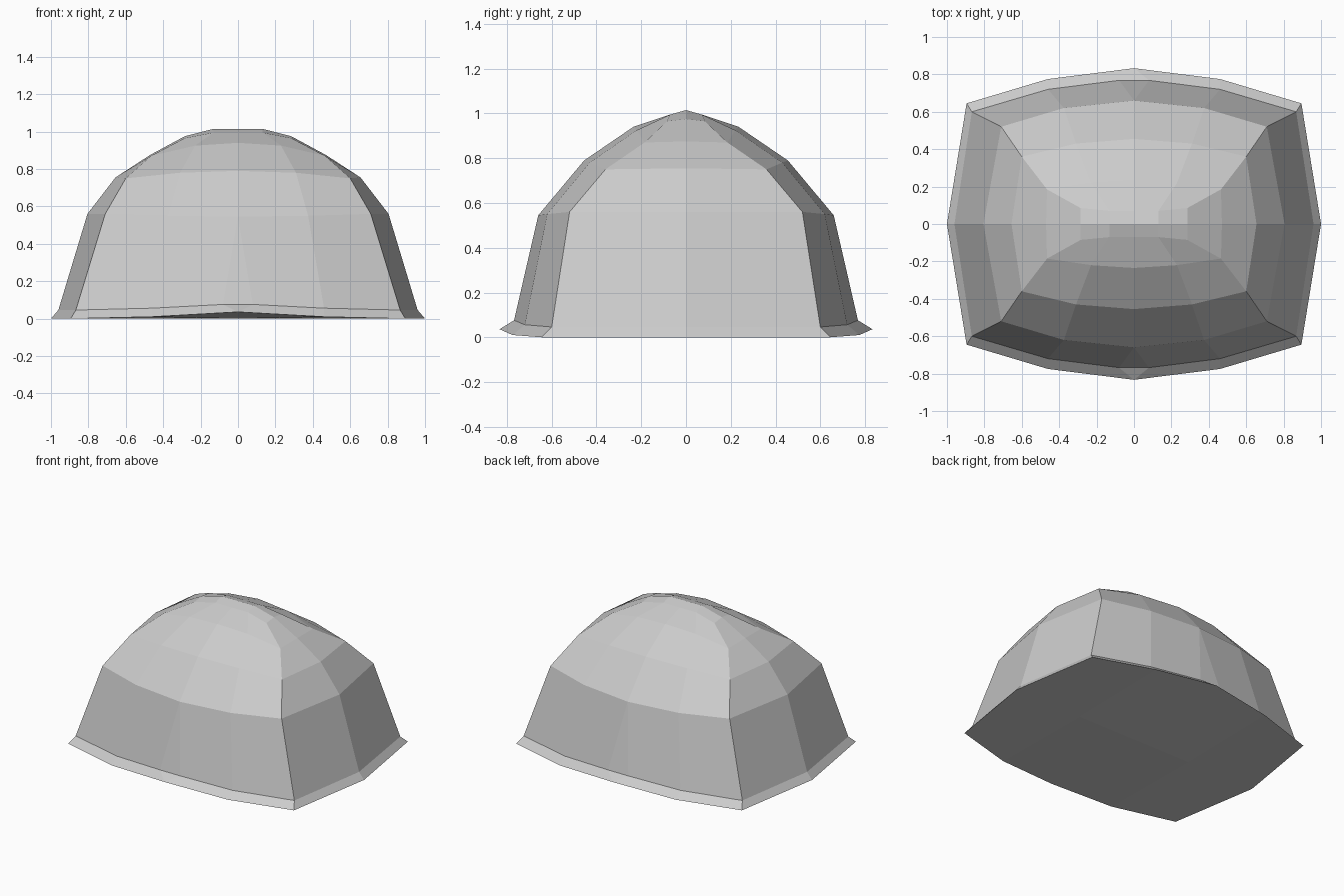
import bpy
import bmesh

default_cube = bpy.data.objects.get("Cube")
if default_cube:
    bpy.data.objects.remove(default_cube, do_unlink=True)


def make_material(name, colour):
    material = bpy.data.materials.new(name)
    material.use_nodes = True
    material.diffuse_color = colour
    shader = next(n for n in material.node_tree.nodes if n.type == "BSDF_PRINCIPLED")
    shader.inputs["Base Color"].default_value = colour
    return material


def add_face(mesh, corners):
    """Make a face, dropping corners that coincide."""
    unique = list(dict.fromkeys(corners))
    if len(unique) > 2:
        mesh.faces.new(unique)


def build_ring(mesh, side, corner, quarter, middle):
    """One quarter of a ring, from the side centre round to the front or back centre."""
    points = [mesh.verts.new(p) for p in (side, corner, quarter, middle)]
    x, y, z = middle
    points.append(mesh.verts.new((0, y, z)) if x > 0 else points[-1])
    return points


# Ring profiles from the base rim to the crown: side, corner, quarter, middle
profiles = [
    ((1, 0, 0), (.895, .645, 0), (.46, .775, .01), (0, .833, .036)),
    ((.96, 0, .047), (.867, .6, .046), (.46, .72, .056), (.08, .768, .076)),
    ((.805, 0, .56), (.71, .52, .56), (.375, .62, .55), (0, .66, .545)),
    ((.655, 0, .755), (.6, .36, .75), (.31, .43, .78), (0, .455, .79)),
    ((.47, 0, .875), (.465, .185, .87), (.23, .22, .925), (0, .235, .94)),
    ((.285, 0, .975), (.285, .085, .965), (.13, .07, .995), (0, .07, .995)),
]

mesh = bmesh.new()
rings = [build_ring(mesh, *profile) for profile in profiles]

# Faceted walls
for lower, upper in zip(rings, rings[1:]):
    for i in range(len(lower) - 1):
        add_face(mesh, (lower[i], lower[i + 1], upper[i + 1], upper[i]))


def cap(ring, ridge_x, height, downward=False):
    """Close a ring with faces that meet on a ridge along the x axis."""
    side, corner, quarter, middle, _ = ring
    ridge = mesh.verts.new((ridge_x, 0, height))
    centre = mesh.verts.new((0, 0, height))
    for corners in ((side, corner, quarter, ridge), (ridge, quarter, middle, centre)):
        add_face(mesh, corners[::-1] if downward else corners)


# Crown ridge and underside
cap(rings[-1], .13, 1.015)
cap(rings[0], .46, 0, downward=True)

data = bpy.data.meshes.new("faceted_dome")
mesh.to_mesh(data)
mesh.free()
data.materials.append(make_material("light grey", (.6, .6, .6, 1)))

dome = bpy.data.objects.new("faceted_dome", data)
bpy.context.collection.objects.link(dome)

# Mirror the quarter to all four sides
mirror = dome.modifiers.new("four_sides", "MIRROR")
mirror.use_axis = (True, True, False)
mirror.use_clip = True
